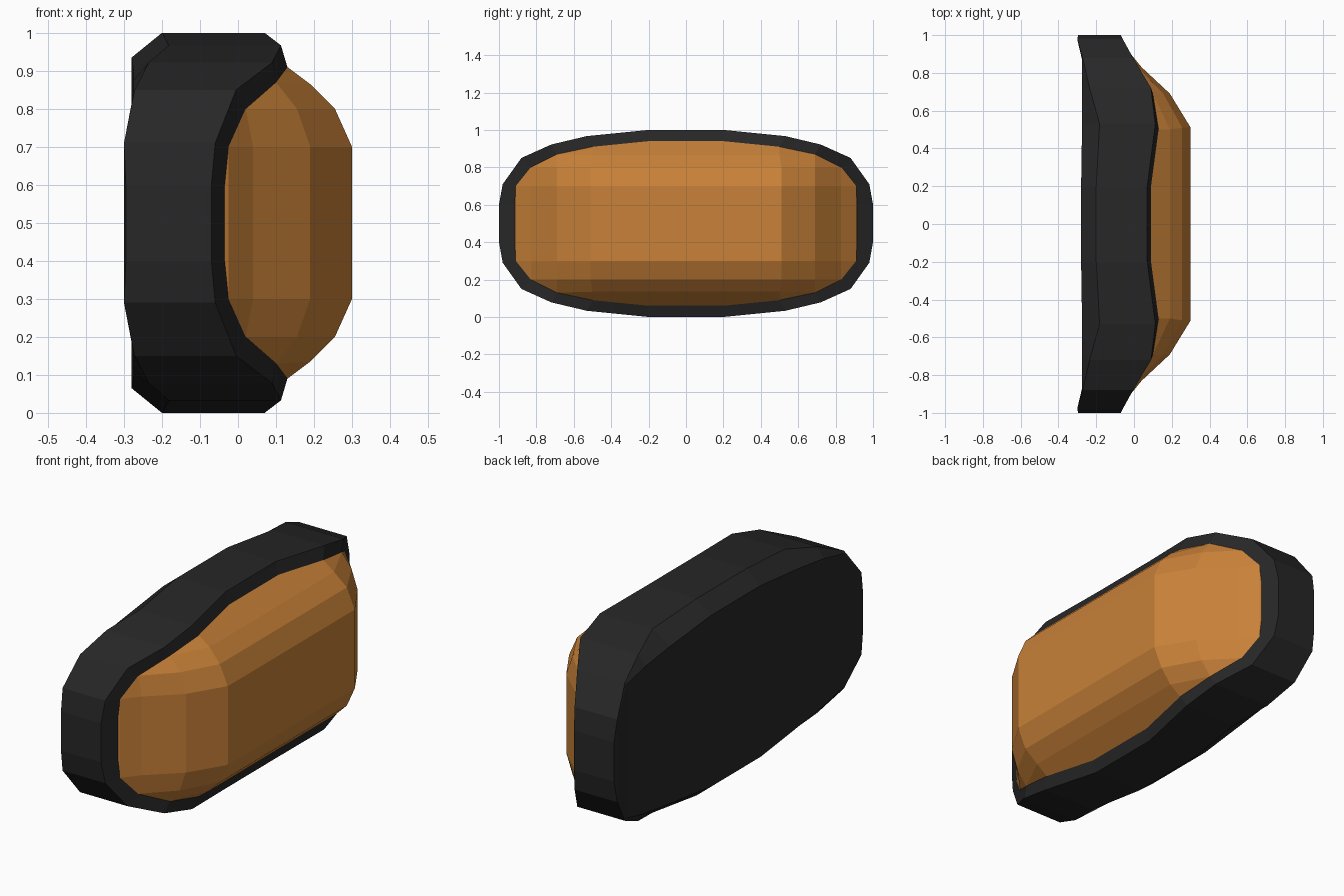
import bpy, bmesh

if "Cube" in bpy.data.objects:
    bpy.data.objects.remove(bpy.data.objects["Cube"])

def material(name, color):
    m = bpy.data.materials.new(name)
    m.diffuse_color = (*color, 1)
    m.use_nodes = True
    m.node_tree.nodes["Principled BSDF"].inputs["Base Color"].default_value = m.diffuse_color
    return m

def finish(name, bm, mat):
    bmesh.ops.remove_doubles(bm, verts=bm.verts[:], dist=0.0005)
    bmesh.ops.recalc_face_normals(bm, faces=bm.faces[:])
    # open shells: make the foremost face point forward
    front = max(bm.faces, key=lambda f: abs(f.normal.x) * f.calc_area())
    if front.normal.x * front.calc_center_median().x < 0:
        bmesh.ops.reverse_faces(bm, faces=bm.faces[:])
    me = bpy.data.meshes.new(name)
    bm.to_mesh(me)
    bm.free()
    me.materials.append(mat)
    ob = bpy.data.objects.new(name, me)
    bpy.context.collection.objects.link(ob)
    return ob

def add_face(bm, verts):
    # skip corners that coincide, so rows can taper to a point
    keep = []
    for v in verts:
        if all((v.co - k.co).length > 1e-4 for k in keep):
            keep.append(v)
    if len(keep) > 2:
        bm.faces.new(keep)

def ring(bm, quarter):
    # full outline from one quarter, mirrored in y and about z = 0.5
    top = [(x, -y, z) for x, y, z in reversed(quarter)] + list(quarter)
    pts = top + [(x, y, 1 - z) for x, y, z in reversed(top)]
    return [bm.verts.new(p) for p in pts]

# quarter outlines (x, y, z) from the top centre to the end
back_inner = [(-.28, .2, .935), (-.275, .52, .90), (-.275, .71, .875),
              (-.275, .87, .84), (-.30, .975, .71), (-.295, 1, .6)]
back_outer = [(-.20, .2, 1), (-.182, .53, .967), (-.235, .72, .922),
              (-.272, .88, .85), (-.30, .98, .71), (-.295, 1, .6)]
front_outer = [(.07, .2, 1), (.113, .53, .967), (.09, .72, .922),
               (-.005, .88, .85), (-.06, .98, .71), (-.07, 1, .6)]
front_inner = [(.09, .2, .94), (.13, .5, .91), (.10, .69, .87),
               (.02, .83, .80), (-.025, .91, .70), (-.035, .915, .6)]

# dark housing: side wall, back chamfer and front rim
bm = bmesh.new()
rings = [ring(bm, q) for q in (back_inner, back_outer, front_outer, front_inner)]
n = len(rings[0])
for a, b in zip(rings, rings[1:]):
    for i in range(n):
        j = (i + 1) % n
        add_face(bm, [a[i], a[j], b[j], b[i]])
# back panel in strips from top to bottom
r = rings[0]
for i in range(n // 2 - 1):
    add_face(bm, [r[i], r[i + 1], r[n - 2 - i], r[n - 1 - i]])
finish("lamp_housing", bm, material("dark_plastic", (.02, .02, .02)))

# amber lens: vertical sections starting on the rim's inner edge
inner_steps = [
    [(.19, .2, .865), (.255, .2, .80), (.30, .2, .70)],
    [(.19, .5, .865), (.255, .51, .80), (.30, .51, .70)],
    [front_inner[2], (.155, .69, .80), (.19, .69, .70)],
    [front_inner[3], front_inner[3], (.04, .83, .70)],
    [front_inner[4]] * 3,
    [front_inner[5]] * 3,
]
half = [[e] + s for e, s in zip(front_inner, inner_steps)]
sections = [[(x, -y, z) for x, y, z in s] for s in reversed(half)] + half
bm = bmesh.new()
cols = []
for s in sections:
    pts = s + [(x, y, 1 - z) for x, y, z in reversed(s)]
    cols.append([bm.verts.new(p) for p in pts])
for a, b in zip(cols, cols[1:]):
    for i in range(len(a) - 1):
        add_face(bm, [a[i], a[i + 1], b[i + 1], b[i]])
finish("amber_lens", bm, material("amber", (.58, .22, .04)))
